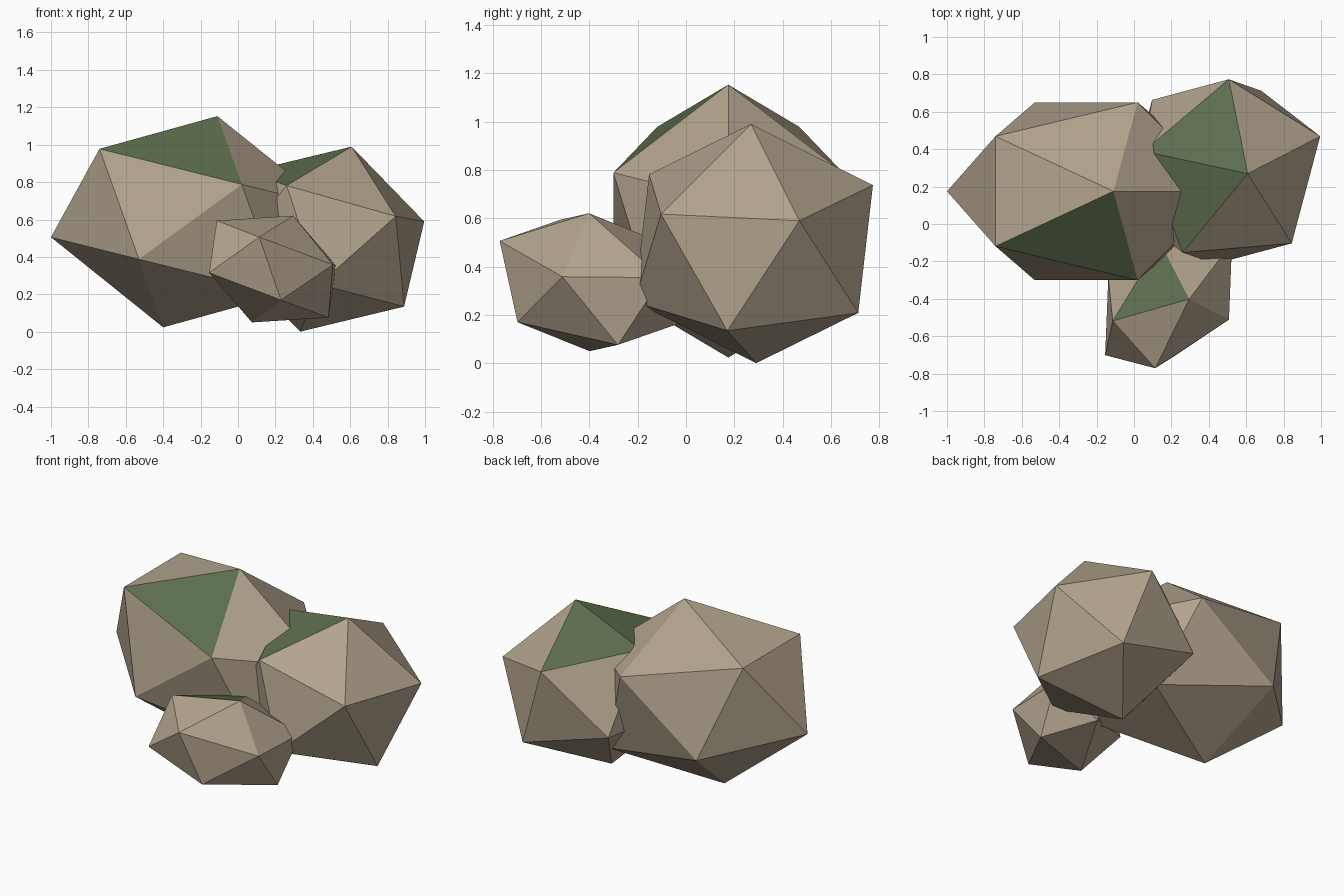
import bpy, bmesh
from mathutils import Matrix, Vector

if "Cube" in bpy.data.objects:
    bpy.data.objects.remove(bpy.data.objects["Cube"])

PHI = (1 + 5 ** 0.5) / 2


def material(name, color):
    m = bpy.data.materials.new(name)
    m.diffuse_color = (*color, 1)
    m.use_nodes = True
    m.node_tree.nodes["Principled BSDF"].inputs["Base Color"].default_value = m.diffuse_color
    return m


STONE = material("tan stone", (0.445, 0.371, 0.270))
MOSS = material("moss green", (0.107, 0.153, 0.076))


def rock(name, centre, axes, moss_dirs):
    """Stretched icosahedron; faces looking along moss_dirs (rock space) are green."""
    bm = bmesh.new()
    # three crossed golden rectangles
    for a in (-1, 1):
        for b in (-PHI, PHI):
            for co in ((0, a, b), (a, b, 0), (b, 0, a)):
                bm.verts.new(co)
    bmesh.ops.convex_hull(bm, input=bm.verts[:])

    # mossy faces
    dirs = [Vector(d).normalized() for d in moss_dirs]
    for f in bm.faces:
        facing = f.calc_center_median().normalized()
        f.material_index = int(any(facing.dot(d) > 0.97 for d in dirs))

    # stretch, tilt and place
    shape = Matrix(axes).transposed().to_4x4()
    bm.transform(Matrix.Translation(centre) @ shape)
    bmesh.ops.recalc_face_normals(bm, faces=bm.faces[:])

    mesh = bpy.data.meshes.new(name)
    mesh.materials.append(STONE)
    mesh.materials.append(MOSS)
    bm.to_mesh(mesh)
    bm.free()
    bpy.context.collection.objects.link(bpy.data.objects.new(name, mesh))


# long boulder on the left
rock("large_rock", (-0.255, 0.175, 0.588),
     ((0.275, 0, 0.2), (0, 0.294, 0), (-0.30, 0, 0.241)),
     [(1, -1, 1)])

# rounder boulder on the right
rock("medium_rock", (0.47, 0.28, 0.495),
     ((0.104, -0.271, -0.037), (-0.194, -0.10, 0.20), (0.205, 0.055, 0.182)),
     [(-1, 1, 1), (0, PHI * PHI, 1)])

# small stone in front
rock("small_rock", (0.185, -0.40, 0.335),
     ((0.192, 0.002, -0.073), (0.091, 0.185, 0.057), (0.012, -0.115, 0.141)),
     [(-1, 1, 1)])
